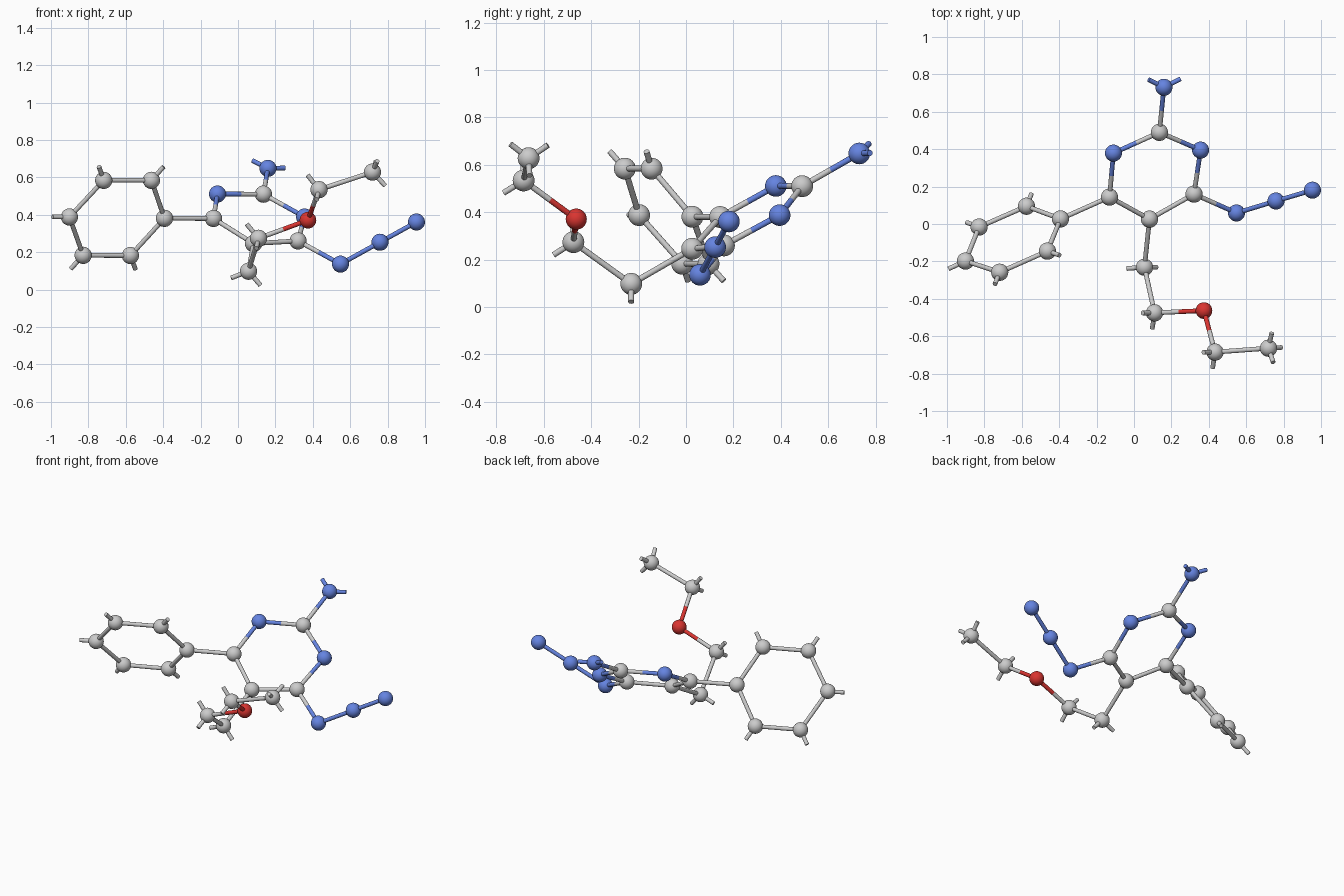
import bpy
from mathutils import Vector

if "Cube" in bpy.data.objects:
    bpy.data.objects.remove(bpy.data.objects["Cube"])

ATOM_R = {"carbon": 0.046, "nitrogen": 0.0455, "oxygen": 0.0445}
BOND_R = 0.0125
H_LEN = 0.1


def material(name, color):
    m = bpy.data.materials.new(name)
    m.diffuse_color = color
    m.use_nodes = True
    m.node_tree.nodes["Principled BSDF"].inputs["Base Color"].default_value = m.diffuse_color
    return m


MATS = {"carbon": None,
        "nitrogen": material("blue", (0.13, 0.23, 0.75, 1)),
        "oxygen": material("red", (0.7, 0.035, 0.03, 1))}

# atom name: (element, position)
C, N, O = "carbon", "nitrogen", "oxygen"
ATOMS = {
    # six-sided ring with nitrogens
    "ring_top": (C, (0.136, 0.490, 0.510)),
    "ring_left_n": (N, (-0.110, 0.379, 0.511)),
    "ring_left": (C, (-0.131, 0.144, 0.380)),
    "ring_low": (C, (0.083, 0.026, 0.246)),
    "ring_right": (C, (0.321, 0.160, 0.260)),
    "ring_right_n": (N, (0.356, 0.395, 0.388)),
    # amine and three-nitrogen tail
    "amine": (N, (0.160, 0.731, 0.648)),
    "tail_1": (N, (0.548, 0.059, 0.136)),
    "tail_2": (N, (0.759, 0.123, 0.253)),
    "tail_3": (N, (0.954, 0.181, 0.361)),
    # side ring
    "side_1": (C, (-0.393, 0.027, 0.381)),
    "side_2": (C, (-0.463, -0.145, 0.584)),
    "side_3": (C, (-0.718, -0.258, 0.584)),
    "side_4": (C, (-0.901, -0.198, 0.388)),
    "side_5": (C, (-0.828, -0.016, 0.183)),
    "side_6": (C, (-0.575, 0.095, 0.182)),
    # ether chain
    "chain_1": (C, (0.056, -0.231, 0.098)),
    "chain_2": (C, (0.110, -0.475, 0.274)),
    "chain_o": (O, (0.374, -0.463, 0.371)),
    "chain_3": (C, (0.433, -0.685, 0.534)),
    "chain_4": (C, (0.719, -0.664, 0.628)),
}
POS = {k: Vector(p) for k, (_, p) in ATOMS.items()}

# bonds as runs of connected atoms
RUNS = [
    "ring_top ring_left_n ring_left ring_low ring_right ring_right_n ring_top amine",
    "ring_right tail_1 tail_2 tail_3",
    "ring_left side_1 side_2 side_3 side_4 side_5 side_6 side_1",
    "ring_low chain_1 chain_2 chain_o chain_3 chain_4",
]
BONDS = [pair for r in RUNS for pair in zip(r.split(), r.split()[1:])]


def finish(ob, name, element):
    ob.name = name
    if MATS[element]:
        ob.data.materials.append(MATS[element])
    bpy.ops.object.shade_smooth_by_angle()


def stick(name, a, b, element):
    d = b - a
    bpy.ops.mesh.primitive_cylinder_add(
        vertices=16, radius=BOND_R, depth=d.length, location=(a + b) / 2,
        rotation=d.to_track_quat('Z', 'Y').to_euler())
    finish(bpy.context.object, name, element)


def bond_dirs(name):
    near = [b if a == name else a for a, b in BONDS if name in (a, b)]
    return [(POS[n] - POS[name]).normalized() for n in near]


def hydrogen(atom, direction, i):
    p = POS[atom]
    stick(f"{atom}_hydrogen_stub_{i}", p, p + direction.normalized() * H_LEN, ATOMS[atom][0])


# atom balls
for name, (element, _) in ATOMS.items():
    bpy.ops.mesh.primitive_uv_sphere_add(
        segments=32, ring_count=16, radius=ATOM_R[element], location=POS[name])
    finish(bpy.context.object, name + "_ball", element)

# bonds, each half coloured by its own atom
for a, b in BONDS:
    mid = (POS[a] + POS[b]) / 2
    stick(f"{a}_to_{b}_bond", POS[a], mid, ATOMS[a][0])
    stick(f"{b}_to_{a}_bond", POS[b], mid, ATOMS[b][0])

# stubs around the side ring
for i in range(2, 7):
    d1, d2 = bond_dirs(f"side_{i}")
    hydrogen(f"side_{i}", -(d1 + d2), 1)

# paired stubs on the chain
for name in ("chain_1", "chain_2", "chain_3"):
    d1, d2 = bond_dirs(name)
    out, side = -(d1 + d2).normalized(), d1.cross(d2).normalized()
    for i, s in enumerate((1, -1), 1):
        hydrogen(name, out * 0.58 + side * 0.815 * s, i)

# stubs at the chain end and on the amine
for i, d in enumerate([(0.02, 0.093, 0.063), (0.03, -0.09, 0.07), (0.075, 0.004, -0.08)], 1):
    hydrogen("chain_4", Vector(d), i)
for i, d in enumerate([(0.089, 0.045, 0.002), (-0.093, 0.046, 0.047)], 1):
    hydrogen("amine", Vector(d), i)
